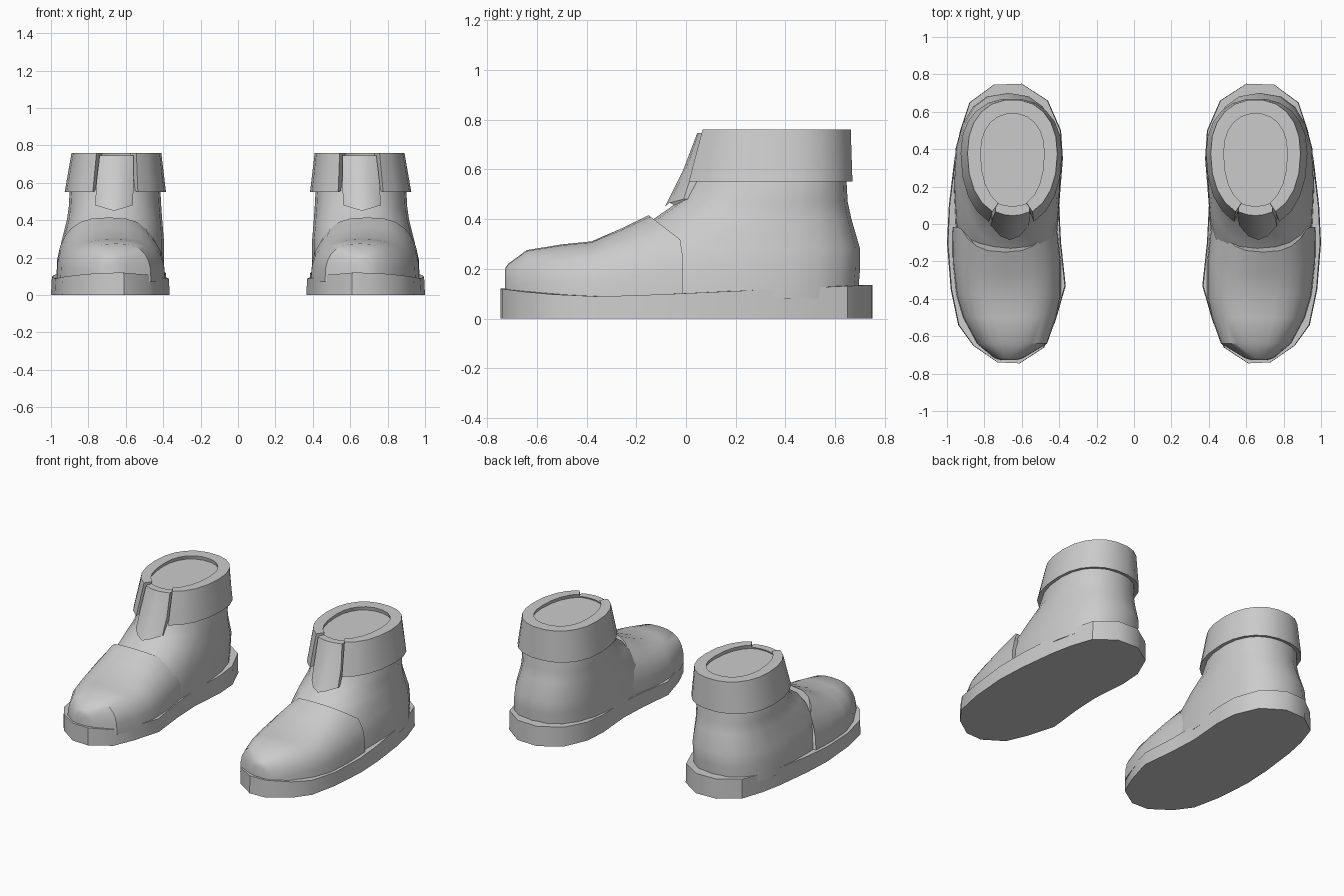
import bpy, bmesh, math

cube = bpy.data.objects.get("Cube")
if cube:
    bpy.data.objects.remove(cube, do_unlink=True)

grey = bpy.data.materials.new("light_grey")
grey.use_nodes = True
grey.diffuse_color = (0.6, 0.6, 0.6, 1)
grey.node_tree.nodes["Principled BSDF"].inputs["Base Color"].default_value = (0.6, 0.6, 0.6, 1)


def power(v, p):
    return math.copysign(abs(v) ** p, v)


def loft(name, rings, side, wrap=True, cap=True, join_ends=False, angle=35):
    """Skin a list of point rings; side -1 gives the mirrored boot."""
    bm = bmesh.new()
    rows = [[bm.verts.new((x * side, y, z)) for x, y, z in ring] for ring in rings]
    pairs = list(zip(rows, rows[1:]))
    if join_ends:
        pairs.append((rows[-1], rows[0]))
    n = len(rows[0])
    for a, b in pairs:
        for i in range(n if wrap else n - 1):
            j = (i + 1) % n
            bm.faces.new((a[i], a[j], b[j], b[i]))
    if cap:
        bm.faces.new(rows[0])
        bm.faces.new(rows[-1])
    bmesh.ops.recalc_face_normals(bm, faces=bm.faces)
    mesh = bpy.data.meshes.new(name)
    bm.to_mesh(mesh)
    bm.free()
    mesh.materials.append(grey)
    ob = bpy.data.objects.new(name, mesh)
    bpy.context.collection.objects.link(ob)
    bpy.ops.object.select_all(action="DESELECT")
    ob.select_set(True)
    bpy.context.view_layer.objects.active = ob
    bpy.ops.object.shade_smooth_by_angle(angle=math.radians(angle))
    return ob


def egg(z, y0, ymid, y1, x0, x1, p=0.9, gap=0, n=20):
    """Horizontal egg ring starting at the front, with an optional front gap in degrees."""
    cx, hw = (x0 + x1) / 2, (x1 - x0) / 2
    ring = []
    for i in range(n):
        t = i / (n - 1) if gap else i / n
        a = math.radians(-90 + gap + t * (360 - 2 * gap))
        s = power(math.sin(a), p)
        ring.append((cx + hw * power(math.cos(a), p), ymid + s * ((y1 - ymid) if s > 0 else (ymid - y0)), z))
    return ring


def arch(y, x0, x1, top, dy=0, n=14, base=0.07):
    """Upright arch section; the crown leans forward by dy."""
    cx, hw = (x0 + x1) / 2, (x1 - x0) / 2
    ring = []
    for i in range(n + 1):
        a = math.pi * i / n
        z = base + (top - base) * power(math.sin(a), 0.7) if 0 < i < n else base
        lean = min(1, max(0, (z / top - 0.75) / 0.25))
        ring.append((cx + hw * power(math.cos(a), 0.75), y - dy * lean, z))
    return ring


def sole_top(y):
    return 0.088 + (0.16 * (y + 0.3) ** 2 if y < -0.3 else 0.045 * (y + 0.3))


SOLE = [(0.61, -0.745), (0.73, -0.74), (0.86, -0.65), (0.94, -0.54), (0.98, -0.35),
        (1.0, -0.1), (0.99, 0.1), (0.96, 0.35), (0.93, 0.5), (0.88, 0.65), (0.75, 0.745),
        (0.6, 0.75), (0.46, 0.66), (0.39, 0.5), (0.38, 0.35), (0.4, 0.1), (0.39, -0.1),
        (0.365, -0.33), (0.42, -0.52), (0.48, -0.66)]

for side, label in ((1, "left"), (-1, "right")):
    # Sole with a ledge around the upper
    edge = [(0.67 + (x - 0.67) * 0.985, y, sole_top(y)) for x, y in SOLE]
    ledge = [(0.67 + (x - 0.67) * 0.8, y * 0.85, z) for x, y, z in edge]
    loft(label + "_sole", [[(x, y, 0) for x, y in SOLE], edge, ledge], side)

    # Heel and ankle, closed just below the rim
    loft(label + "_ankle", [
        egg(0.08, -0.36, 0.22, 0.69, 0.395, 0.965, 0.8),
        egg(0.2, -0.31, 0.22, 0.70, 0.395, 0.96, 0.8),
        egg(0.28, -0.26, 0.25, 0.70, 0.395, 0.945, 0.8),
        egg(0.4, -0.13, 0.3, 0.665, 0.405, 0.915, 0.85),
        egg(0.47, -0.03, 0.35, 0.65, 0.41, 0.905),
        egg(0.56, 0.02, 0.38, 0.645, 0.415, 0.9),
        egg(0.735, 0.08, 0.38, 0.61, 0.46, 0.84)], side)

    # Toe cap overlapping the ankle
    loft(label + "_toe_cap", [
        arch(-0.728, 0.63, 0.71, 0.2),
        arch(-0.715, 0.59, 0.75, 0.22),
        arch(-0.64, 0.465, 0.84, 0.275),
        arch(-0.5, 0.415, 0.915, 0.298),
        arch(-0.38, 0.39, 0.95, 0.31),
        arch(-0.2, 0.39, 0.97, 0.362, 0.06),
        arch(-0.015, 0.41, 0.972, 0.415, 0.135)], side)

    # Flared cuff, open at the front
    cuff = [egg(0.55, -0.02, 0.38, 0.672, 0.385, 0.927, gap=24),
            egg(0.76, 0.04, 0.38, 0.665, 0.41, 0.89, gap=24),
            egg(0.76, 0.09, 0.38, 0.59, 0.48, 0.82, gap=24),
            egg(0.56, 0.04, 0.38, 0.63, 0.43, 0.885, gap=24)]
    loft(label + "_cuff", [list(section) for section in zip(*cuff)], side)

    # Pointed tongue filling the cuff gap
    rows = []
    for z, y, half, bend, drop in ((0.745, 0.045, 0.09, 0.02, 0), (0.6, -0.01, 0.1, 0.04, 0),
                                   (0.48, -0.085, 0.1, 0.075, 0.03)):
        cx = 0.65 + (0.745 - z) * 0.05
        front = [(cx + half * u, y + bend * u * u, z - drop * (1 - abs(u))) for u in (-1, -0.5, 0, 0.5, 1)]
        rows.append(front + [(x, v + 0.05, w) for x, v, w in reversed(front)])
    loft(label + "_tongue", rows, side)
